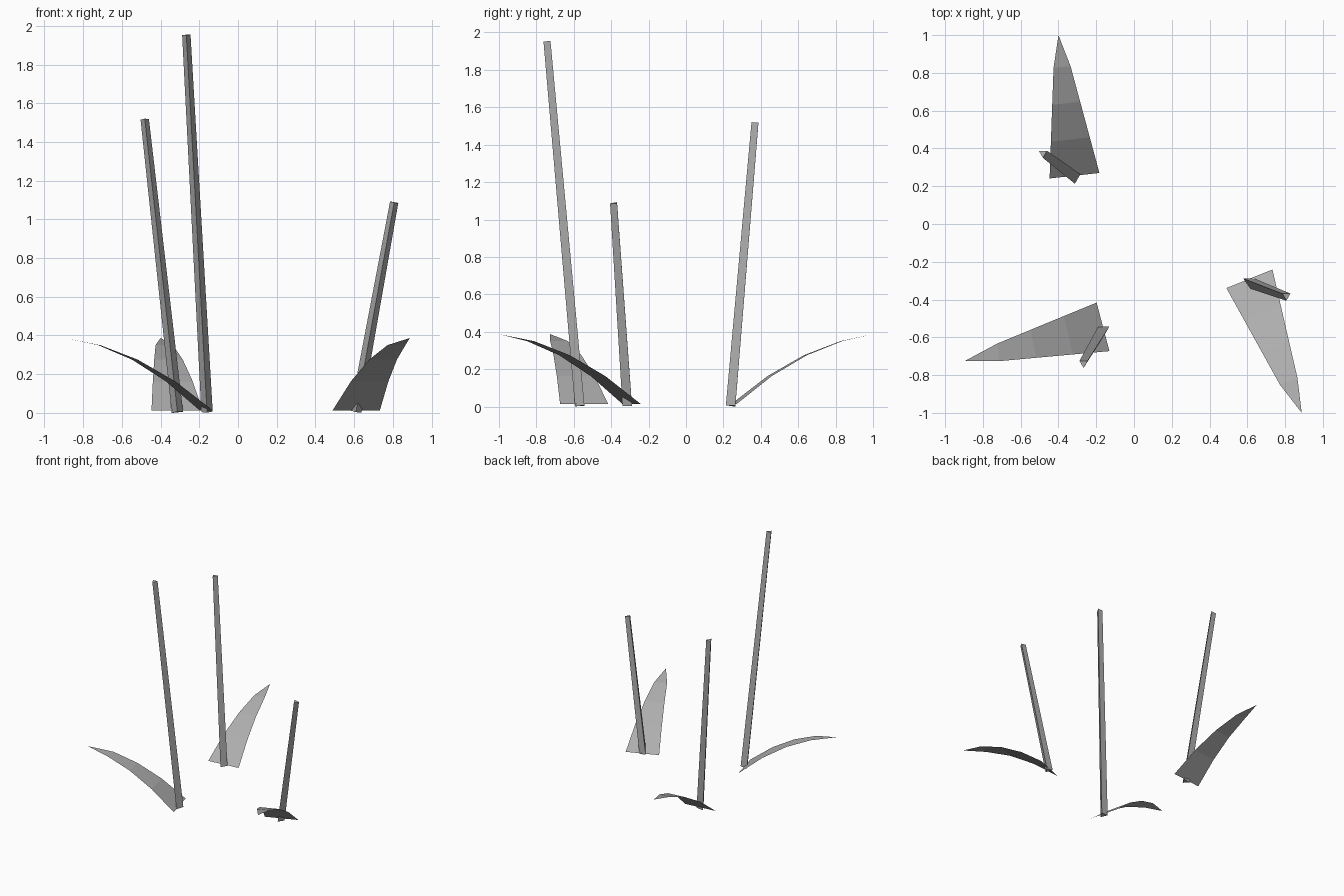
import bpy, bmesh, math
from mathutils import Vector, Matrix

if "Cube" in bpy.data.objects:
    bpy.data.objects.remove(bpy.data.objects["Cube"])

grey = bpy.data.materials.new("plain grey")
grey.diffuse_color = (0.42, 0.42, 0.42, 1)
grey.use_nodes = True
grey.node_tree.nodes["Principled BSDF"].inputs["Base Color"].default_value = grey.diffuse_color


def add_object(name, bm):
    mesh = bpy.data.meshes.new(name)
    bm.to_mesh(mesh)
    bm.free()
    mesh.materials.append(grey)
    obj = bpy.data.objects.new(name, mesh)
    bpy.context.collection.objects.link(obj)
    return obj


def stem(name, base, top, r_base=0.034, r_top=0.025):
    """Leaning, tapered three-sided stalk with one ridge facing the front."""
    base, top = Vector(base), Vector(top)
    axis = top - base
    bm = bmesh.new()
    turn = Vector((0, 0, 1)).rotation_difference(axis).to_matrix()
    rings = []
    for centre, r in ((base, r_base), (top, r_top)):
        ring = []
        for i in range(3):
            a = math.radians(-90 + 120 * i)
            ring.append(bm.verts.new(centre + turn @ Vector((r * math.cos(a), r * math.sin(a), 0))))
        rings.append(ring)
    lo, hi = rings
    for i in range(3):
        j = (i + 1) % 3
        bm.faces.new((lo[i], lo[j], hi[j], hi[i]))
    bm.faces.new(hi)
    bm.faces.new(lo[::-1])
    return add_object(name, bm)


# Height of each row along an arching leaf, base to tip
LEAF_Z = (0.013, 0.163, 0.275, 0.35, 0.387)


def leaf(name, base, neck, tip):
    """Thin arched blade: three tapering quads and a pointed end."""
    bm = bmesh.new()
    rows = []
    for i in range(4):
        rows.append([bm.verts.new(Vector(b).lerp(Vector(n), i / 3).to_3d() + Vector((0, 0, LEAF_Z[i])))
                     for b, n in zip(base, neck)])
    for (a, b), (c, d) in zip(rows, rows[1:]):
        bm.faces.new((a, b, d, c))
    end = bm.verts.new((*tip, LEAF_Z[4]))
    bm.faces.new((*rows[-1], end))
    bm.normal_update()
    for f in bm.faces:
        if f.normal.z < 0:
            f.normal_flip()
    return add_object(name, bm)


# Stalks
stem("back_stem", (-0.313, 0.247, 0.004), (-0.482, 0.375, 1.518))
stem("front_stem", (-0.16, -0.56, 0.004), (-0.267, -0.737, 1.953))
stem("right_stem", (0.609, -0.306, 0.006), (0.807, -0.381, 1.088))

# Leaves: base corners, neck corners, tip
leaf("back_leaf", ((-0.447, 0.241), (-0.183, 0.27)), ((-0.426, 0.826), (-0.336, 0.836)), (-0.4, 1.0))
leaf("front_leaf", ((-0.198, -0.416), (-0.13, -0.673)), ((-0.722, -0.632), (-0.712, -0.726)), (-0.897, -0.726))
leaf("right_leaf", ((0.489, -0.339), (0.733, -0.241)), ((0.772, -0.85), (0.865, -0.813)), (0.888, -1.0))
